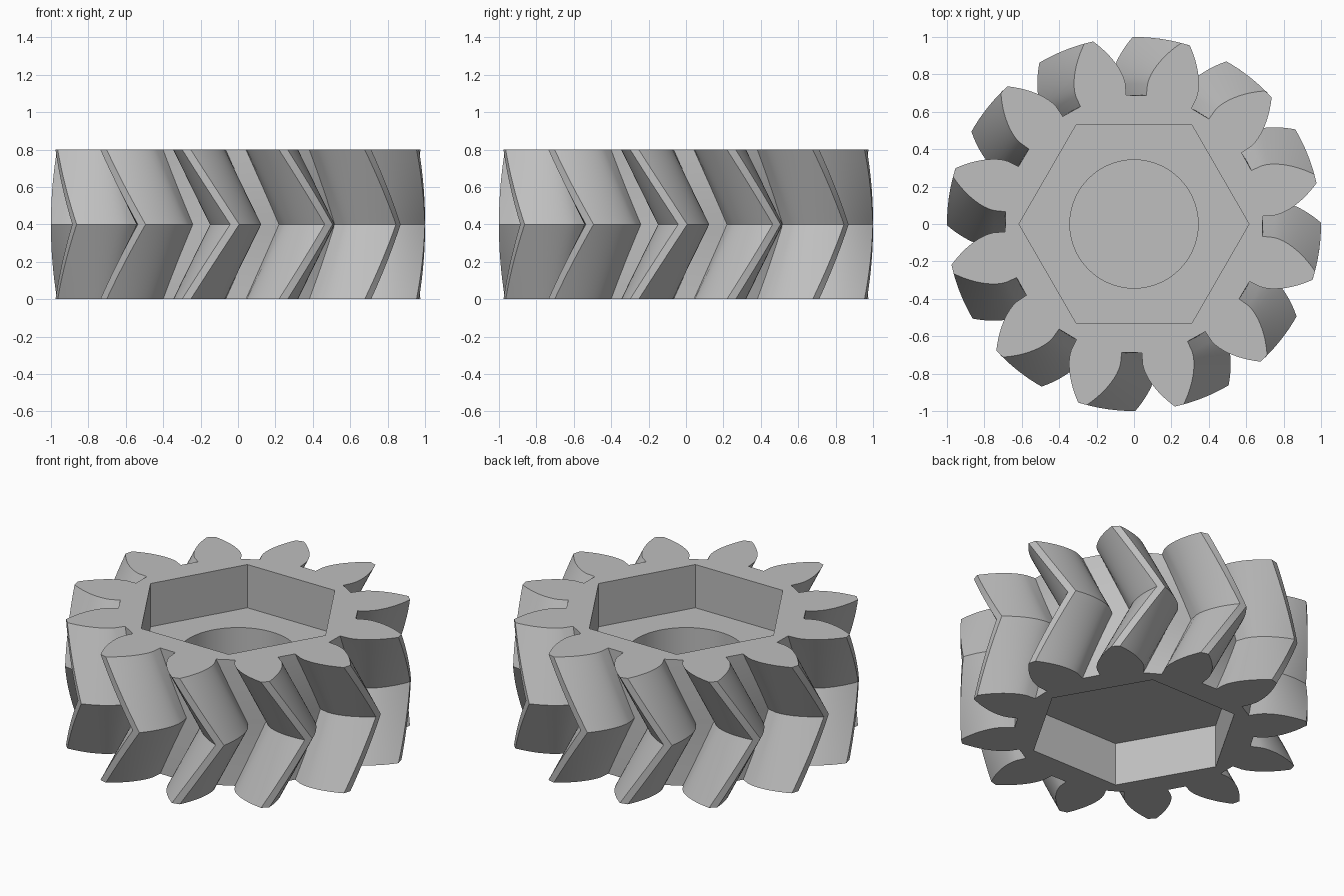
import bpy
import bmesh
from math import acos, cos, pi, radians, sin, sqrt, tan

if "Cube" in bpy.data.objects:
    bpy.data.objects.remove(bpy.data.objects["Cube"])

TEETH = 12
HEIGHT = 0.8
TIP_R, BASE_R, ROOT_R = 1.0, 0.75, 0.69
HALF_TOOTH = radians(10.5)   # half width of a tooth at its base
MID_ANGLE = radians(-1.0)    # tooth direction at mid height
TWIST = radians(15)          # sweep from mid height to each end
FLANK_STEPS, LAYERS = 10, 16
RECESS = 0.275               # depth of both hexagonal pockets
HEX_R, BORE_R = 0.615, 0.343

grey = bpy.data.materials.new("plain grey")
grey.use_nodes = True
color = (0.52, 0.52, 0.52, 1)
grey.diffuse_color = color
grey.node_tree.nodes["Principled BSDF"].inputs["Base Color"].default_value = color


def polar(radius, angle):
    return radius * cos(angle), radius * sin(angle)


def loft(name, profile, levels):
    """Stack a polar profile at each (z, turn) level and cap both ends."""
    bm = bmesh.new()
    rings = []
    for z, turn in levels:
        rings.append([bm.verts.new((*polar(r, a + turn), z)) for r, a in profile])
    n = len(profile)
    for low, high in zip(rings, rings[1:]):
        for i in range(n):
            j = (i + 1) % n
            bm.faces.new((low[i], low[j], high[j], high[i]))
    bm.faces.new(rings[0][::-1])
    bm.faces.new(rings[-1])
    mesh = bpy.data.meshes.new(name)
    bm.to_mesh(mesh)
    bm.free()
    mesh.materials.append(grey)
    obj = bpy.data.objects.new(name, mesh)
    bpy.context.collection.objects.link(obj)
    return obj


def prism(name, sides, radius, bottom, top):
    profile = [(radius, 2 * pi * i / sides) for i in range(sides)]
    return loft(name, profile, [(bottom, 0), (top, 0)])


# Involute tooth outline, mirrored about its centre line
flank = [(ROOT_R, HALF_TOOTH)]
for i in range(FLANK_STEPS + 1):
    r = sqrt(BASE_R ** 2 + (TIP_R ** 2 - BASE_R ** 2) * i / FLANK_STEPS)
    pressure = acos(min(1, BASE_R / r))
    flank.append((r, HALF_TOOTH - tan(pressure) + pressure))
tooth = [(r, -a) for r, a in flank] + flank[::-1]
outline = [(r, a + 2 * pi * k / TEETH) for k in range(TEETH) for r, a in tooth]

# Herringbone body
levels = []
for i in range(LAYERS + 1):
    t = i / LAYERS
    levels.append((HEIGHT * t, MID_ANGLE - TWIST * abs(2 * t - 1)))
gear = loft("herringbone_gear", outline, levels)

# Hexagonal pockets on both ends, and a blind bore in the upper one
cutters = [
    prism("top_pocket_cutter", 6, HEX_R, HEIGHT - RECESS, HEIGHT + 0.1),
    prism("bottom_pocket_cutter", 6, HEX_R, -0.1, RECESS),
    prism("bore_cutter", 64, BORE_R, RECESS + 0.025, HEIGHT - RECESS + 0.1),
]
bpy.ops.object.select_all(action="DESELECT")
gear.select_set(True)
bpy.context.view_layer.objects.active = gear
for cutter in cutters:
    cutter.hide_render = True
    mod = gear.modifiers.new(cutter.name, "BOOLEAN")
    mod.operation = "DIFFERENCE"
    mod.solver = "EXACT"
    mod.object = cutter
    bpy.ops.object.modifier_apply(modifier=mod.name)
    bpy.data.objects.remove(cutter)

bpy.ops.object.shade_smooth_by_angle(angle=radians(25))
